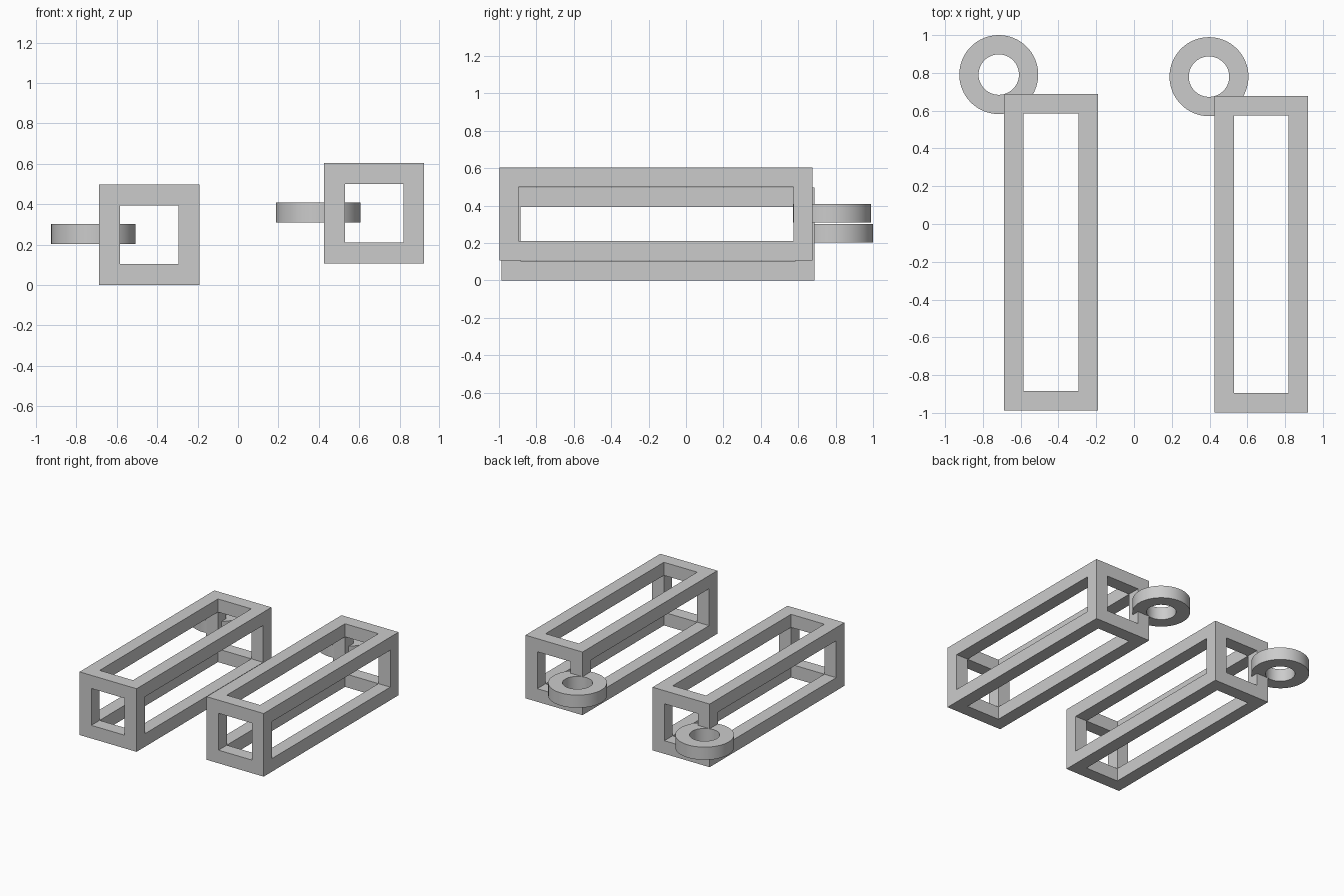
import bpy, bmesh, math
from mathutils import Vector, Matrix

if "Cube" in bpy.data.objects:
    bpy.data.objects.remove(bpy.data.objects["Cube"])

BAR = 0.103
LOW = Vector((-0.687, -0.987, 0.0))      # corners of the first frame
HIGH = Vector((-0.191, 0.688, 0.496))
OFFSET = Vector((1.113, -0.011, 0.107))  # step to the second unit


def box(name, lo, hi):
    bm = bmesh.new()
    m = Matrix.Translation((lo + hi) / 2) @ Matrix.Diagonal((*(hi - lo), 1))
    bmesh.ops.create_cube(bm, size=1, matrix=m)
    mesh = bpy.data.meshes.new(name)
    bm.to_mesh(mesh)
    bm.free()
    ob = bpy.data.objects.new(name, mesh)
    bpy.context.collection.objects.link(ob)
    return ob


# Open frame: a solid block with a window cut through along each axis
frame = box("frame_left", LOW, HIGH)
bpy.context.view_layer.objects.active = frame
for axis in range(3):
    inset = Vector((BAR, BAR, BAR))
    inset[axis] = -0.1
    cutter = box("window_cutter", LOW + inset, HIGH - inset)
    cutter.hide_render = True
    mod = frame.modifiers.new("window", 'BOOLEAN')
    mod.operation = 'DIFFERENCE'
    mod.solver = 'EXACT'
    mod.object = cutter
    bpy.ops.object.modifier_apply(modifier=mod.name)
    bpy.data.objects.remove(cutter)

# Flat ring: a rectangular section spun around z
bm = bmesh.new()
section = [(0.107, -0.05), (0.209, -0.05), (0.209, 0.05), (0.107, 0.05)]
verts = [bm.verts.new((r, 0, z)) for r, z in section]
edges = [bm.edges.new((verts[i], verts[(i + 1) % 4])) for i in range(4)]
bmesh.ops.spin(bm, geom=verts + edges, cent=(0, 0, 0), axis=(0, 0, 1),
               angle=math.tau, steps=64, use_merge=True)
bmesh.ops.remove_doubles(bm, verts=bm.verts, dist=1e-5)
bmesh.ops.recalc_face_normals(bm, faces=bm.faces)
mesh = bpy.data.meshes.new("ring")
bm.to_mesh(mesh)
bm.free()
ring = bpy.data.objects.new("ring_left", mesh)
ring.location = (-0.716, 0.791, 0.252)
bpy.context.collection.objects.link(ring)
bpy.ops.object.select_all(action='DESELECT')
ring.select_set(True)
bpy.context.view_layer.objects.active = ring
bpy.ops.object.shade_smooth_by_angle(angle=math.radians(30))

# Second unit: shifted copies of frame and ring
for part in (frame, ring):
    twin = part.copy()
    twin.name = part.name.replace("left", "right")
    twin.location = part.location + OFFSET
    bpy.context.collection.objects.link(twin)
